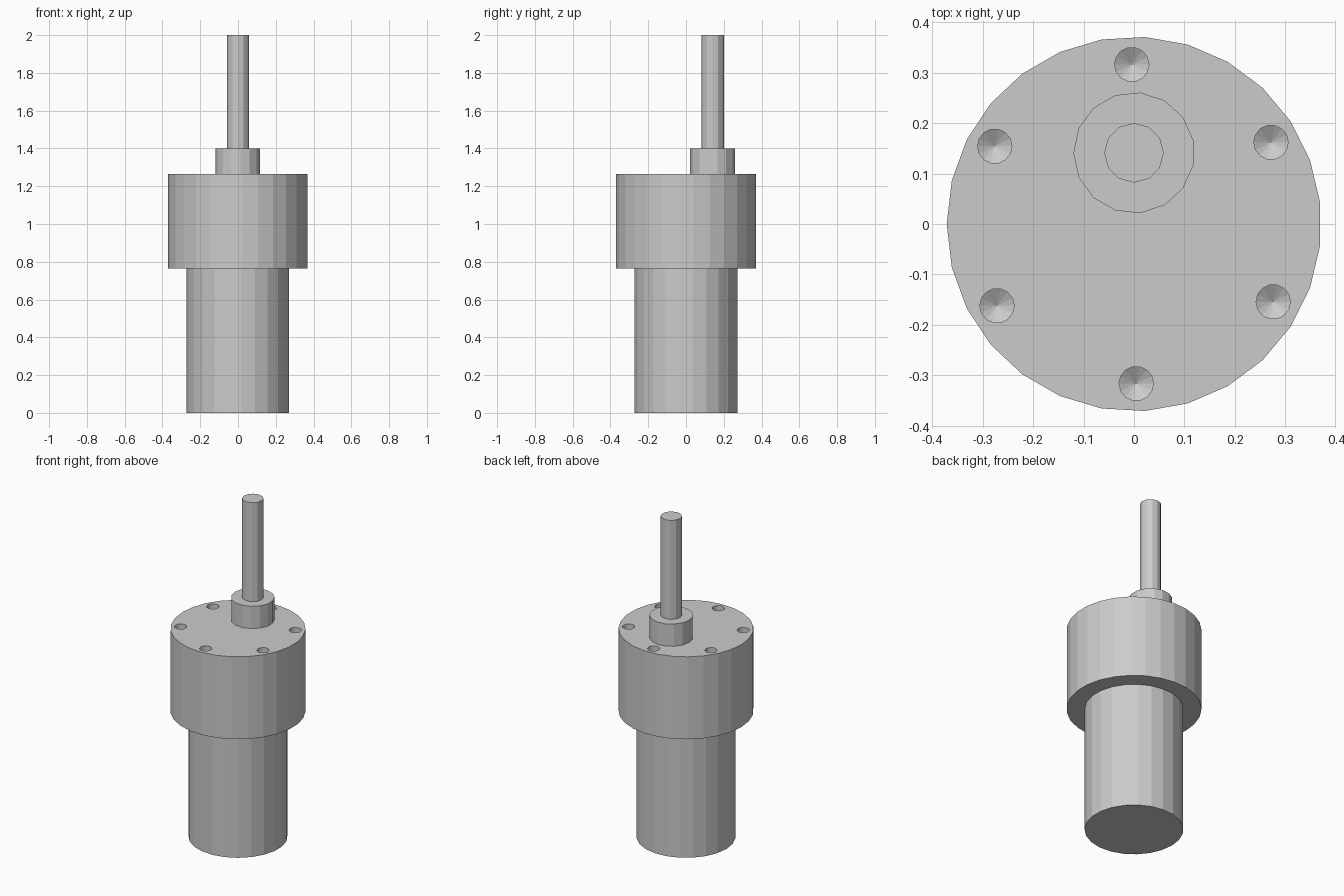
import bpy, bmesh
from math import cos, sin, pi, radians

cube = bpy.data.objects.get("Cube")
if cube:
    bpy.data.objects.remove(cube)

steel = bpy.data.materials.new("grey_steel")
steel.use_nodes = True
GREY = (0.6, 0.6, 0.6, 1)
steel.diffuse_color = GREY
steel.node_tree.nodes["Principled BSDF"].inputs["Base Color"].default_value = GREY


def prism(bm, x, y, radius, z0, z1, sides, tip=0.0):
    """Upright prism; a positive tip ends the bottom in a cone."""
    def ring(z):
        return [bm.verts.new((x + radius * cos(pi + 2 * pi * i / sides),
                              y + radius * sin(pi + 2 * pi * i / sides), z))
                for i in range(sides)]
    low, high = ring(z0), ring(z1)
    apex = bm.verts.new((x, y, z0 - tip)) if tip else None
    for i in range(sides):
        j = (i + 1) % sides
        bm.faces.new((low[i], low[j], high[j], high[i]))
        if apex:
            bm.faces.new((apex, low[j], low[i]))
    bm.faces.new(high)
    if not apex:
        bm.faces.new(low[::-1])


def finish(name, bm):
    mesh = bpy.data.meshes.new(name)
    bmesh.ops.recalc_face_normals(bm, faces=bm.faces)
    bm.to_mesh(mesh)
    bm.free()
    mesh.materials.append(steel)
    obj = bpy.data.objects.new(name, mesh)
    bpy.context.collection.objects.link(obj)
    return obj


def cylinder(name, y, radius, z0, z1, sides):
    bm = bmesh.new()
    prism(bm, 0, y, radius, z0, z1, sides)
    return finish(name, bm)


# Stacked bodies, with the output shaft set towards the back
BODY_TOP, GEAR_TOP, BOSS_TOP, SHAFT_Y = 0.765, 1.265, 1.40, 0.141
cylinder("motor_body", 0, 0.272, 0, BODY_TOP, 23)
gearbox = cylinder("gearbox", 0, 0.371, BODY_TOP, GEAR_TOP, 27)
cylinder("shaft_boss", SHAFT_Y, 0.12, GEAR_TOP, BOSS_TOP, 15)
cylinder("output_shaft", SHAFT_Y, 0.059, BOSS_TOP, 2, 12)

# Ring of six drilled mounting holes with conical bottoms
bm = bmesh.new()
for k in range(6):
    a = radians(30.8 + 60 * k)
    prism(bm, 0.316 * cos(a), 0.316 * sin(a), 0.034, GEAR_TOP - 0.08, GEAR_TOP + 0.05, 14, 0.02)
drills = finish("hole_cutter", bm)
drills.hide_render = True
cut = gearbox.modifiers.new("mounting_holes", "BOOLEAN")
cut.operation = "DIFFERENCE"
cut.solver = "EXACT"
cut.object = drills
bpy.context.view_layer.objects.active = gearbox
bpy.ops.object.modifier_apply(modifier=cut.name)
bpy.data.objects.remove(drills)
